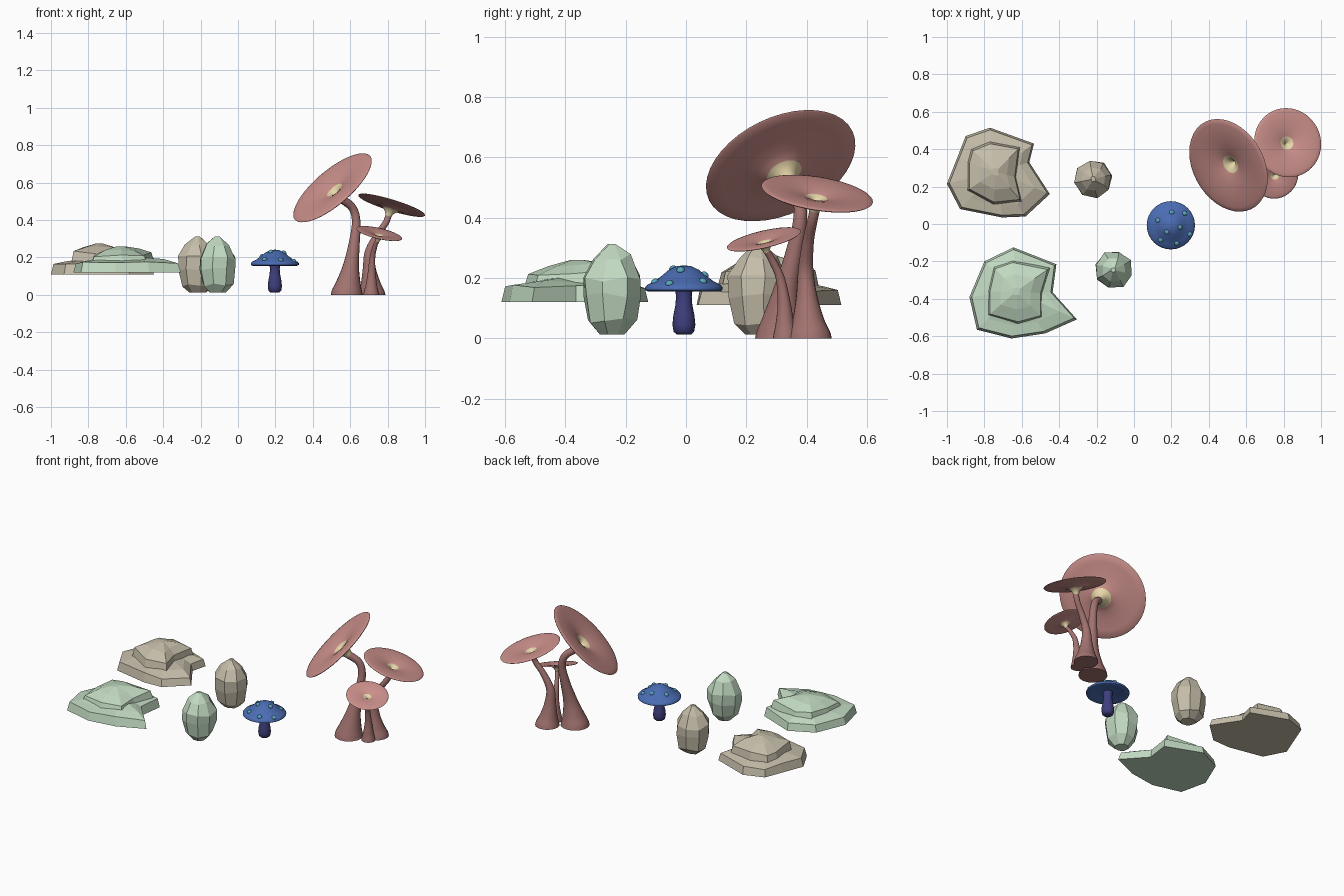
import bpy, bmesh, math, random
from mathutils import Vector

if "Cube" in bpy.data.objects:
    bpy.data.objects.remove(bpy.data.objects["Cube"])

random.seed(4)


def material(name, rgb):
    m = bpy.data.materials.new(name)
    m.diffuse_color = (*rgb, 1)
    m.use_nodes = True
    m.node_tree.nodes["Principled BSDF"].inputs["Base Color"].default_value = m.diffuse_color
    return m


TAN = material("tan", (.56, .51, .40))
GREEN = material("green", (.54, .70, .54))
BLUE = material("blue", (.07, .15, .45))
NAVY = material("navy", (.05, .05, .21))
TEAL = material("teal", (.10, .38, .50))
PINK = material("pink", (.60, .28, .26))
STEM = material("stem_pink", (.36, .17, .16))
CREAM = material("cream", (.80, .68, .40))


def finish(name, rings, mats, smooth=None, mat_of=lambda i: 0):
    """Skin a list of equal-length rings (lists of points) and close both ends."""
    bm = bmesh.new()
    vr = [[bm.verts.new(p) for p in r] for r in rings]
    n = len(vr[0])
    for i in range(len(vr) - 1):
        for k in range(n):
            f = bm.faces.new((vr[i][k], vr[i][(k + 1) % n], vr[i + 1][(k + 1) % n], vr[i + 1][k]))
            f.material_index = mat_of(i)
    bm.faces.new(vr[0]).material_index = mat_of(0)
    bm.faces.new(vr[-1]).material_index = mat_of(len(vr) - 2)
    bmesh.ops.remove_doubles(bm, verts=bm.verts, dist=1e-5)
    bmesh.ops.recalc_face_normals(bm, faces=bm.faces)
    me = bpy.data.meshes.new(name)
    bm.to_mesh(me)
    bm.free()
    for m in mats:
        me.materials.append(m)
    if smooth:
        for p in me.polygons:
            p.use_smooth = True
        me.set_sharp_from_angle(angle=math.radians(smooth))
    ob = bpy.data.objects.new(name, me)
    bpy.context.collection.objects.link(ob)
    return ob


def lathe(profile, sides, scale=1, turn=0):
    return [[(r * scale * math.cos(turn + 2 * math.pi * k / sides),
              r * scale * math.sin(turn + 2 * math.pi * k / sides), z * scale)
             for k in range(sides)] for r, z in profile]


def layers(outline, centre, steps):
    """Outline copies shrunk towards a centre, each at its height (with a little jitter)."""
    c = Vector(centre)
    out = []
    for s, z, j in steps:
        out.append([(*(c + (Vector(p) - c) * s), z + random.uniform(-j, j)) for p in outline])
    return out


# Flat rocks: a wide slab with a smaller tier on top
tan_slab = [(-.77, .515), (-.535, .43), (-.56, .33), (-.45, .16), (-.58, .04),
            (-.705, .035), (-.93, .08), (-1, .215), (-.945, .355), (-.9, .47)]
tan_tier = [(-.87, .40), (-.77, .44), (-.61, .41), (-.63, .25), (-.60, .12),
            (-.75, .105), (-.89, .18), (-.89, .33)]
green_slab = [(-.645, -.125), (-.415, -.215), (-.435, -.365), (-.305, -.51), (-.475, -.585),
              (-.655, -.612), (-.84, -.565), (-.88, -.39), (-.80, -.2)]
green_tier = [(-.75, -.23), (-.65, -.195), (-.45, -.235), (-.49, -.37), (-.49, -.50),
              (-.62, -.535), (-.78, -.49), (-.78, -.36)]
for name, slab, tier, c, z, h, mat in (
        ("tan_flat_rock", tan_slab, tan_tier, (-.74, .28), .11, .165, TAN),
        ("green_flat_rock", green_slab, green_tier, (-.63, -.36), .12, .14, GREEN)):
    finish(name + "_slab", layers(slab, c, [(1, z, 0), (.95, z + .05, .008),
                                            (.72, z + .066, .006), (.4, z + .08, 0)]), [mat])
    finish(name + "_tier", layers(tier, c, [(1.03, z + .04, 0), (.93, z + h * .68, .012),
                                            (.55, z + h * .88, .008), (.12, z + h, 0)]), [mat])

# Egg-shaped standing rocks
egg = [(.045, .012), (.085, .055), (.101, .14), (.101, .20), (.066, .27), (.012, .313)]
for name, x, y, turn, mat in (("tan_egg_rock", -.218, .24, .2, TAN),
                              ("green_egg_rock", -.108, -.245, .5, GREEN)):
    rings = lathe(egg, 8, 1, turn)
    rings = [[(a + random.uniform(-.004, .004), b + random.uniform(-.004, .004),
               c + (random.uniform(-.012, .012) if 0 < i < 5 else 0)) for a, b, c in r]
             for i, r in enumerate(rings)]
    finish(name, rings, [mat]).location = (x, y, 0)

# Blue mushroom
bx, by = .197, -.007
cap = [(0, .242), (.025, .239), (.05, .227), (.075, .206), (.10, .188), (.122, .177), (.129, .168),
       (.128, .160), (.118, .155), (.10, .160), (.06, .166), (.02, .168)]
finish("blue_cap", lathe(cap, 32), [BLUE], 50).location = (bx, by, 0)
stalk = [(.024, .013), (.034, .022), (.038, .045), (.035, .075), (.028, .11), (.026, .14), (.030, .17)]
finish("blue_stalk", lathe(stalk, 20), [NAVY], 50).location = (bx, by, 0)


def cap_height(r):
    for (r0, z0), (r1, z1) in zip(cap, cap[1:7]):
        if r0 <= r <= r1:
            return z0 + (z1 - z0) * (r - r0) / (r1 - r0)
    return .17


# Teal dots on the cap
dot = [(0, .009), (.007, .008), (.012, .004), (.014, 0), (.012, -.004), (0, -.008)]
for i, (dx, dy) in enumerate([(.005, .07), (.075, .064), (-.07, .027), (.05, -.011), (-.022, -.037),
                              (-.055, -.08), (.032, -.097), (.102, -.048), (0, 0)][:8]):
    r = math.hypot(dx, dy)
    slope = (cap_height(r - .01) - cap_height(r + .01)) / .02
    n = Vector((dx / r * slope, dy / r * slope, 1))
    ob = finish(f"teal_dot_{i + 1}", lathe(dot, 12), [TEAL], 60)
    ob.location = (bx + dx, by + dy, cap_height(r) + .001)
    ob.rotation_euler = Vector((0, 0, 1)).rotation_difference(n).to_euler()

# Tall pink mushrooms: funnel cap on a curved, flared stem
funnel = [(.01, -.24), (.05, -.17), (.11, -.11), (.19, -.075), (.3, -.04), (.5, 0), (.72, .02),
          (.9, .018), (.98, .008), (1, -.008), (.98, -.025), (.8, -.035), (.55, -.06), (.36, -.09),
          (.23, -.14), (.15, -.21), (.105, -.29), (.085, -.36)]


def tube(points, radii, sides=20, sub=6):
    """Smooth tube through the points, starting level on the ground."""
    P = [Vector(p) for p in points]
    P = [2 * P[0] - P[1]] + P + [2 * P[-1] - P[-2]]
    R = [radii[0]] + list(radii) + [radii[-1]]
    cr = lambda a, b, c, d, t: .5 * (2 * b + (c - a) * t + (2 * a - 5 * b + 4 * c - d) * t * t
                                     + (3 * b - a - 3 * c + d) * t ** 3)
    path = []
    for i in range(1, len(P) - 2):
        for s in range(sub):
            t = s / sub
            path.append((cr(*P[i - 1:i + 3], t), cr(*R[i - 1:i + 3], t)))
    path.append((P[-2], R[-2]))
    rings = []
    for i, (p, r) in enumerate(path):
        a, b = path[max(i - 1, 0)][0], path[min(i + 1, len(path) - 1)][0]
        tan = Vector((0, 0, 1)) if i == 0 else (b - a).normalized()
        q = Vector((0, 0, 1)).rotation_difference(tan)
        rings.append([p + q @ Vector((r * math.cos(2 * math.pi * k / sides),
                                      r * math.sin(2 * math.pi * k / sides), 0)) for k in range(sides)])
    return rings


for name, R, c, n, pts, radii in (
        ("large", .264, (.504, .313, .574), (-.607, -.346, .715),
         [(.582, .315, 0), (.592, .32, .07), (.605, .332, .16), (.622, .358, .28),
          (.632, .378, .39), (.612, .374, .465), (.552, .34, .515)],
         [.086, .064, .042, .029, .023, .022, .023]),
        ("medium", .187, (.822, .435, .481), (.29, .15, .945),
         [(.715, .41, 0), (.709, .405, .06), (.702, .4, .14), (.703, .397, .23),
          (.745, .405, .32), (.79, .418, .385), (.806, .427, .427)],
         [.073, .053, .035, .025, .019, .017, .017]),
        ("small", .126, (.755, .258, .329), (.22, -.22, .95),
         [(.712, .33, 0), (.713, .328, .05), (.715, .325, .12), (.719, .312, .2),
          (.733, .285, .26), (.747, .266, .292)],
         [.042, .031, .021, .015, .012, .011])):
    ob = finish(f"{name}_pink_cap", lathe(funnel, 40, R), [PINK, CREAM], 60,
                lambda i: 1 if i < 3 or i > 13 else 0)
    ob.location = c
    ob.rotation_euler = Vector((0, 0, 1)).rotation_difference(Vector(n)).to_euler()
    finish(f"{name}_pink_stem", tube(pts, radii), [STEM], 60)
